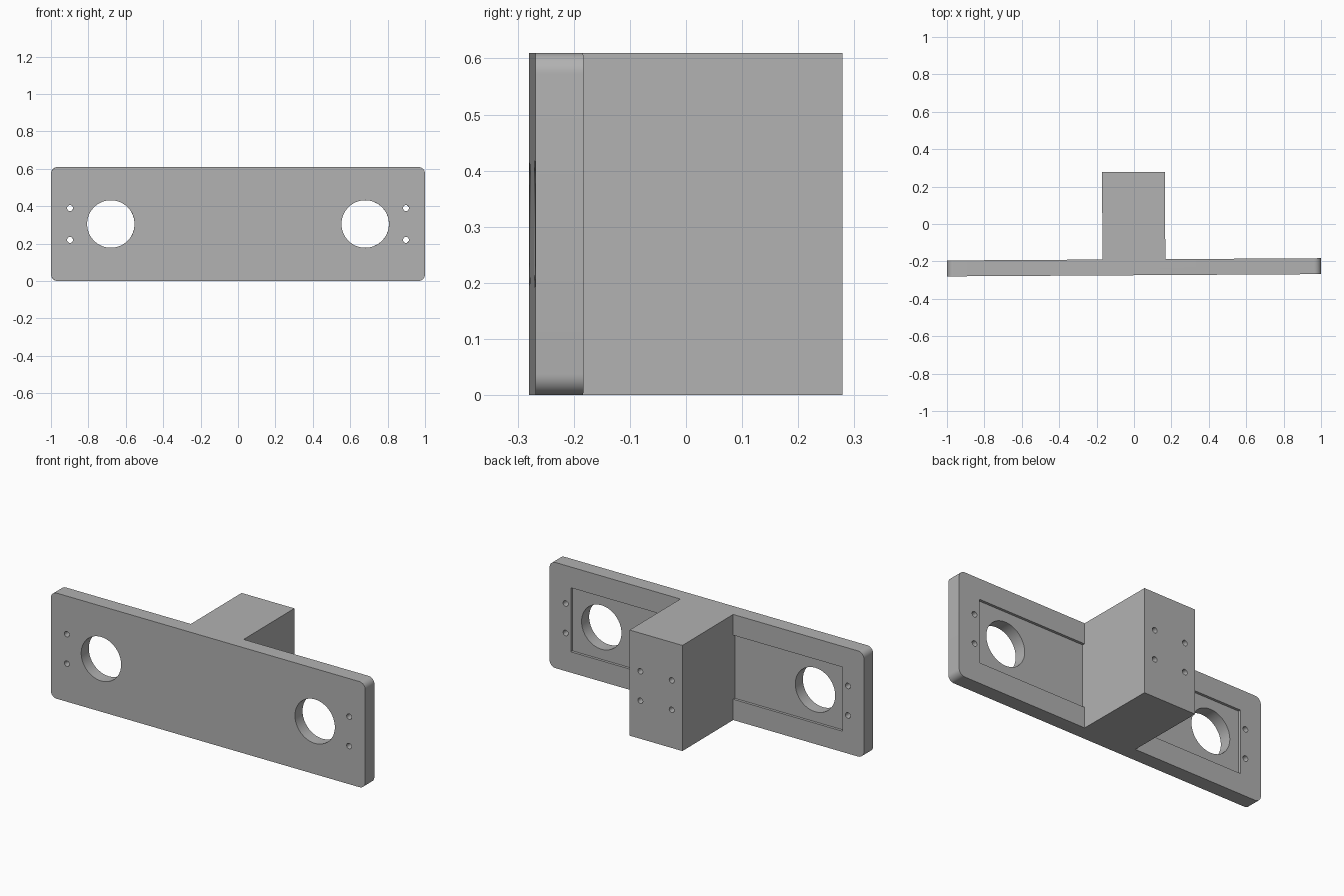
import bpy
import bmesh
from math import pi
from mathutils import Matrix, Vector

cube = bpy.data.objects.get("Cube")
if cube:
    bpy.data.objects.remove(cube, do_unlink=True)

HEIGHT = 0.61
MID = HEIGHT / 2
FRONT, BACK, BLOCK_END = -0.274, -0.189, 0.278
FLOOR = BACK - 0.015          # bottom of the shallow recess

grey = bpy.data.materials.new("plain grey")
grey.use_nodes = True
grey.diffuse_color = (0.445, 0.445, 0.445, 1)
grey.node_tree.nodes["Principled BSDF"].inputs["Base Color"].default_value = grey.diffuse_color


def make_object(name, bm):
    mesh = bpy.data.meshes.new(name)
    bm.to_mesh(mesh)
    bm.free()
    mesh.materials.append(grey)
    obj = bpy.data.objects.new(name, mesh)
    bpy.context.collection.objects.link(obj)
    return obj


def box(name, low, high, corner=0):
    """Box between two corners, with optional rounding of the edges along y."""
    low, high = Vector(low), Vector(high)
    bm = bmesh.new()
    bmesh.ops.create_cube(bm, size=1, matrix=Matrix.Translation((low + high) / 2)
                          @ Matrix.Diagonal((*(high - low), 1)))
    if corner:
        edges = [e for e in bm.edges
                 if abs(e.verts[0].co.y - e.verts[1].co.y) > 0.01]
        bmesh.ops.bevel(bm, geom=edges, offset=corner, segments=8,
                        profile=0.5, affect='EDGES')
    return make_object(name, bm)


def drill(x, z, radius, start, end, sides):
    """Cylinder along y, used for cutting a hole."""
    bm = bmesh.new()
    place = Matrix.Translation((x, (start + end) / 2, z)) @ Matrix.Rotation(pi / 2, 4, 'X')
    bmesh.ops.create_cone(bm, cap_ends=True, segments=sides, radius1=radius,
                          radius2=radius, depth=end - start, matrix=place)
    return make_object("drill", bm)


def combine(target, tool, operation):
    """Apply a boolean and discard the tool."""
    mod = target.modifiers.new(operation, 'BOOLEAN')
    mod.object = tool
    mod.operation = operation
    mod.solver = 'EXACT'
    bpy.context.view_layer.update()
    evaluated = target.evaluated_get(bpy.context.evaluated_depsgraph_get())
    mesh = bpy.data.meshes.new_from_object(evaluated)
    target.modifiers.clear()
    target.data = mesh
    bpy.data.objects.remove(tool, do_unlink=True)


# Rounded plate with a shallow recess across its back
bracket = box("mounting_bracket", (-1, FRONT, 0), (1, BACK, HEIGHT), corner=0.037)
combine(bracket, box("recess", (-0.865, FLOOR, MID - 0.185),
                     (0.865, BACK + 0.1, MID + 0.185)), 'DIFFERENCE')

# Central block standing out at the back
combine(bracket, box("block", (-0.168, FLOOR - 0.02, 0),
                     (0.168, BLOCK_END, HEIGHT)), 'UNION')

# Large openings, screw holes in the plate, and blind holes in the block
for side in (-1, 1):
    combine(bracket, drill(side * 0.68, MID, 0.127, FRONT - 0.1, BACK + 0.1, 64), 'DIFFERENCE')
    for dz in (-0.085, 0.085):
        combine(bracket, drill(side * 0.898, MID + dz, 0.016,
                               FRONT - 0.1, BACK + 0.1, 24), 'DIFFERENCE')
        combine(bracket, drill(side * 0.1, MID + dz, 0.016,
                               BLOCK_END - 0.12, BLOCK_END + 0.1, 24), 'DIFFERENCE')

# The whole part sits very slightly turned
bracket.rotation_euler.z = 0.006
bracket.location.x = -0.0014

bpy.ops.object.select_all(action='DESELECT')
bracket.select_set(True)
bpy.context.view_layer.objects.active = bracket
bpy.ops.object.shade_smooth_by_angle(angle=pi / 6)
